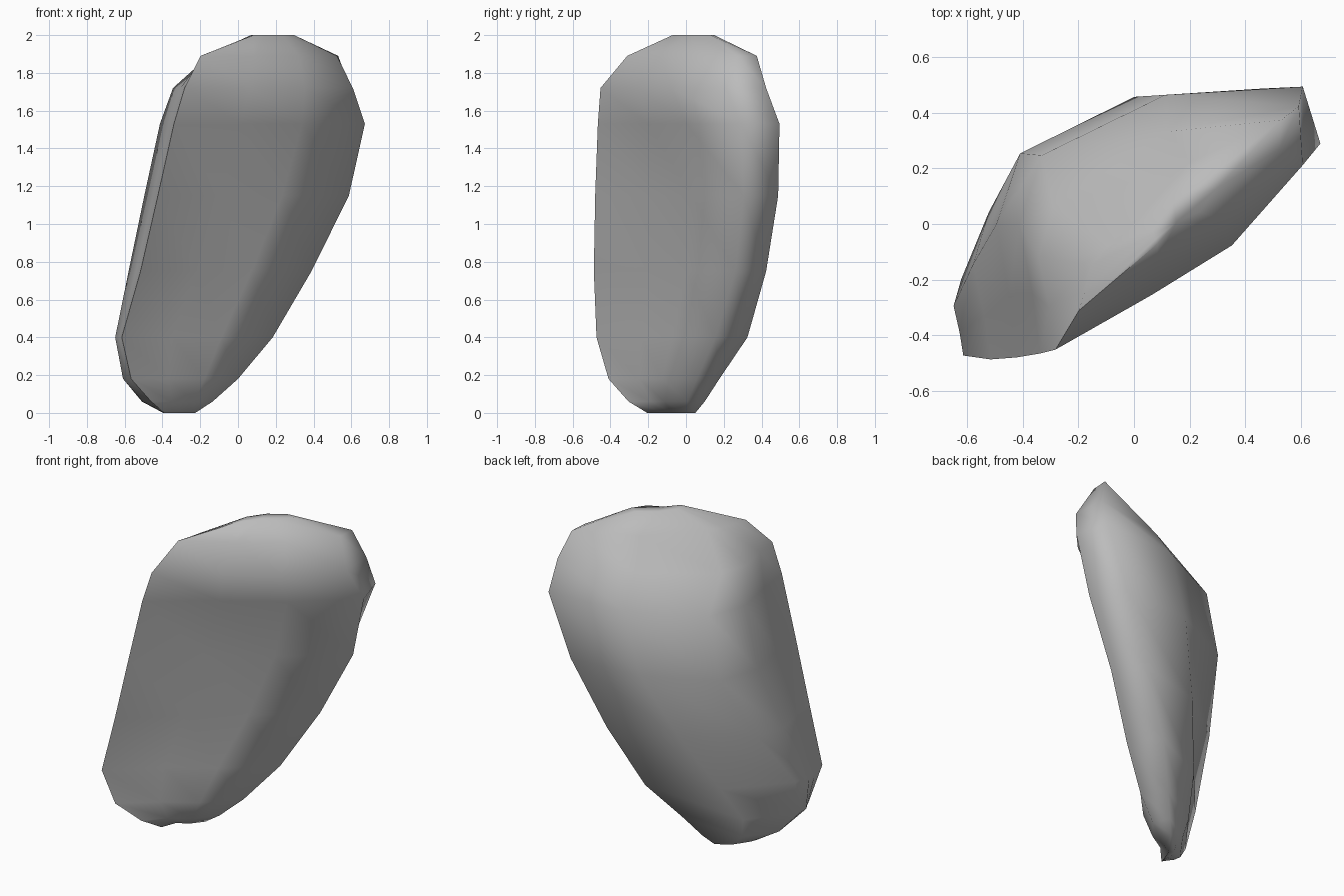
import bpy, bmesh
from mathutils import Vector

cube = bpy.data.objects.get("Cube")
if cube:
    bpy.data.objects.remove(cube, do_unlink=True)

grey = bpy.data.materials.new("plain grey")
grey.use_nodes = True
grey.diffuse_color = (0.5, 0.5, 0.5, 1)
grey.node_tree.nodes["Principled BSDF"].inputs["Base Color"].default_value = grey.diffuse_color

# Each level: height, then (along, across) of the front rim, front right edge,
# back right edge and back hump, then how far the front face swells
levels = [
    (0.00, (-.42, -.13), (-.16, -.16), (-.13, -.20), (-.34, -.20), 0),
    (0.06, (-.54, -.11), (-.09, -.10), (-.06, -.20), (-.50, -.22), .02),
    (0.18, (-.69, -.11), (.04, -.04), (.05, -.20), (-.62, -.24), .03),
    (0.40, (-.77, -.10), (.24, .02), (.27, -.19), (-.58, -.30), .01),
    (0.75, (-.71, -.02), (.46, .09), (.48, -.12), (-.34, -.40), 0),
    (1.15, (-.64, .04), (.63, .20), (.67, -.02), (-.11, -.47), 0),
    (1.53, (-.57, .09), (.68, .27), (.78, .08), (-.06, -.41), .03),
    (1.72, (-.52, .12), (.58, .28), (.72, .12), (-.16, -.25), .08),
    (1.89, (-.36, .08), (.56, .18), (.64, .11), (-.12, -.01), .07),
    (2.00, (.01, .11), (.30, .12), (.28, .07), (.04, .06), .02),
]


def between(a, b, t, push):
    """Point on the edge a-b, pushed out by a share of its length."""
    edge = b - a
    return a.lerp(b, t) + Vector((edge.y, -edge.x)) * push


def section(rim, front, back, hump, swell):
    rim, front, back, hump = map(Vector, (rim, front, back, hump))
    flank = between(hump, rim, .7, -.04)
    side = between(hump, rim, .35, -.11)
    spine = between(back, hump, .5, -.1)
    inner = between(front, rim, .35, 0) + Vector((0, swell))
    outer = between(front, rim, .65, 0) + Vector((0, swell - .03))
    return [rim, flank, side, hump, spine, back, front, inner, outer]


# Curved pad, lofted through the levels and turned diagonally
bm = bmesh.new()
rings = []
for z, *shape in levels:
    rings.append([bm.verts.new(((p.x + p.y) * .5 ** .5, (p.x - p.y) * .5 ** .5, z))
                  for p in section(*shape)])
for low, high in zip(rings, rings[1:]):
    for i in range(len(low)):
        j = (i + 1) % len(low)
        bm.faces.new((low[i], low[j], high[j], high[i]))
bm.faces.new(rings[0])
bm.faces.new(rings[-1])
bmesh.ops.recalc_face_normals(bm, faces=bm.faces)

# Smooth all over, with a crisp crease down the front rim
for face in bm.faces:
    face.smooth = True
for low, high in zip(rings, rings[1:]):
    bm.edges.get((low[0], high[0])).smooth = False

mesh = bpy.data.meshes.new("curved_pad")
bm.to_mesh(mesh)
bm.free()
mesh.materials.append(grey)
pad = bpy.data.objects.new("curved_pad", mesh)
bpy.context.collection.objects.link(pad)
